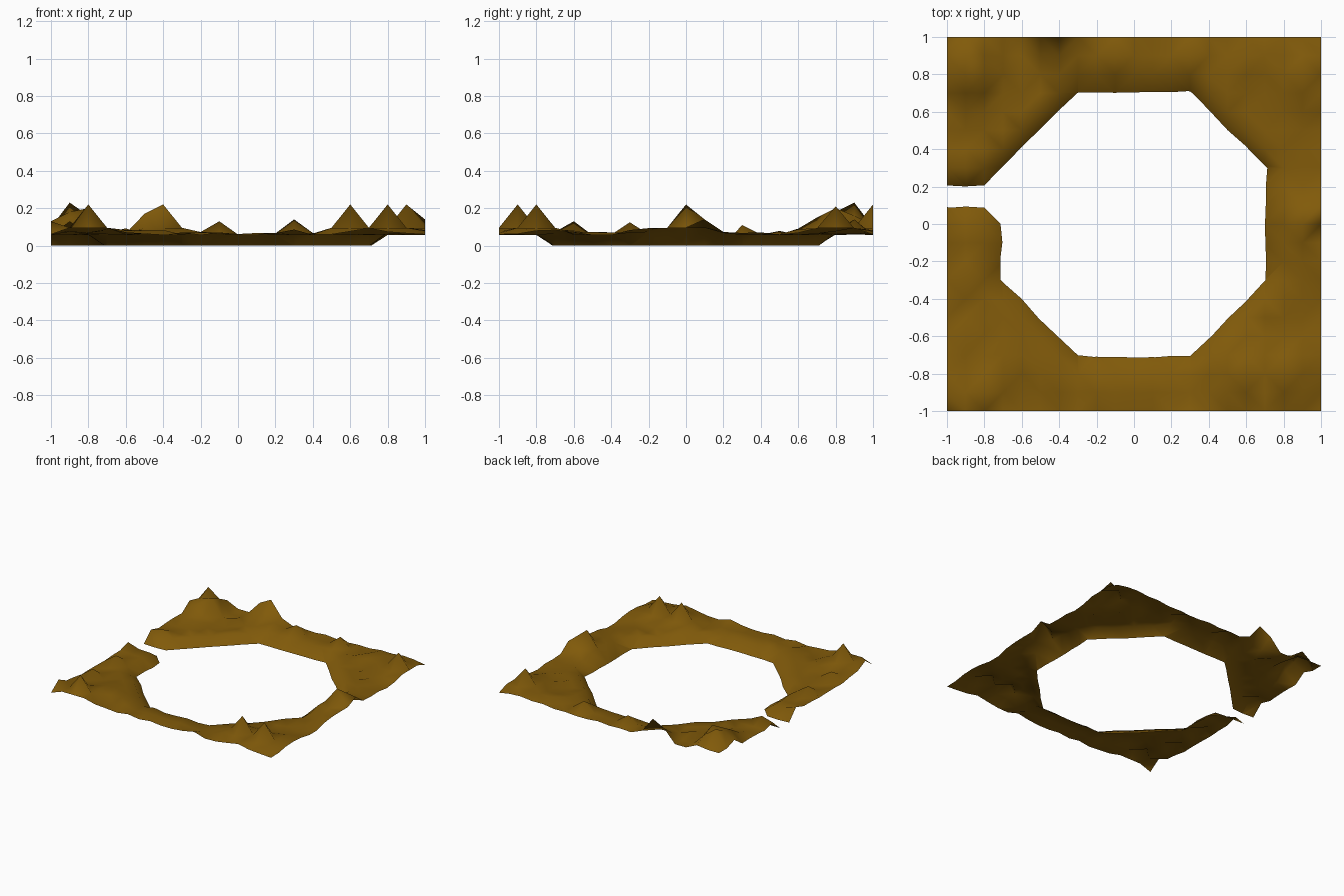
import bpy, bmesh, math, random

if "Cube" in bpy.data.objects:
    bpy.data.objects.remove(bpy.data.objects["Cube"])

random.seed(7)
N = 20            # cells per side, 0.1 units each
BASE = 0.056      # lowest height of the bank

# Hill tops: (x, y) -> height
PEAKS = {(-0.9, 0.9): 0.23, (-0.8, 0.8): 0.20, (-0.9, 0.8): 0.18, (-0.8, 0.9): 0.16,
         (-0.8, 1.0): 0.11, (-1.0, 0.8): 0.13, (-0.9, 0.7): 0.15, (-0.6, 1.0): 0.065,
         (-0.4, 1.0): 0.22, (-0.5, 1.0): 0.17, (0.6, -0.8): 0.22, (0.8, -0.8): 0.22,
         (0.9, 0.0): 0.22, (0.9, 0.8): 0.21, (-0.8, -0.9): 0.22, (-1.0, -0.9): 0.13,
         (1.0, 0.1): 0.14, (0.3, 0.9): 0.14, (-0.1, 0.9): 0.13, (-0.9, -0.3): 0.125,
         (-0.9, -0.6): 0.13, (-0.9, 0.3): 0.11}


def is_water(x, y):
    lake = math.hypot(x, y) < 0.77
    channel = x < -0.65 and 0.05 < y < 0.25
    return lake or channel


def height(x, y):
    if is_water(x, y):
        return -random.uniform(0.0005, 0.01)   # uneven shoreline
    # gentle bumps that grow away from the shore
    out = min(1.0, max(0.0, (math.hypot(x, y) - 0.75) / 0.25))
    h = BASE + (0.008 + 0.032 * out) * random.random() ** 1.5
    if abs(x) > 0.95 and abs(y) > 0.95:
        h = 0.06
    for (px, py), top in PEAKS.items():
        d = math.hypot(x - px, y - py)
        if d < 0.02:
            return top
        if d < 0.15 and top > 0.2:
            h = max(h, BASE + 0.24 * (top - BASE))
    return h


# Soil colour
soil = bpy.data.materials.new("brown_soil")
soil.diffuse_color = (0.22, 0.103, 0.003, 1)
soil.use_nodes = True
soil.node_tree.nodes["Principled BSDF"].inputs["Base Color"].default_value = soil.diffuse_color

# Terrain sheet
bm = bmesh.new()
bmesh.ops.create_grid(bm, x_segments=N, y_segments=N, size=1.0)
for v in bm.verts:
    x, y = round(v.co.x, 1), round(v.co.y, 1)
    v.co = (x, y, height(x, y))
bmesh.ops.triangulate(bm, faces=bm.faces[:])

# Cut away everything below the water line: lake opening and channel
bmesh.ops.bisect_plane(bm, geom=bm.verts[:] + bm.edges[:] + bm.faces[:],
                       plane_co=(0, 0, 0), plane_no=(0, 0, 1), clear_inner=True)

mesh = bpy.data.meshes.new("lake_bank")
for f in bm.faces:
    f.smooth = True
bm.to_mesh(mesh)
bm.free()
mesh.materials.append(soil)
bank = bpy.data.objects.new("lake_bank", mesh)
bpy.context.collection.objects.link(bank)
